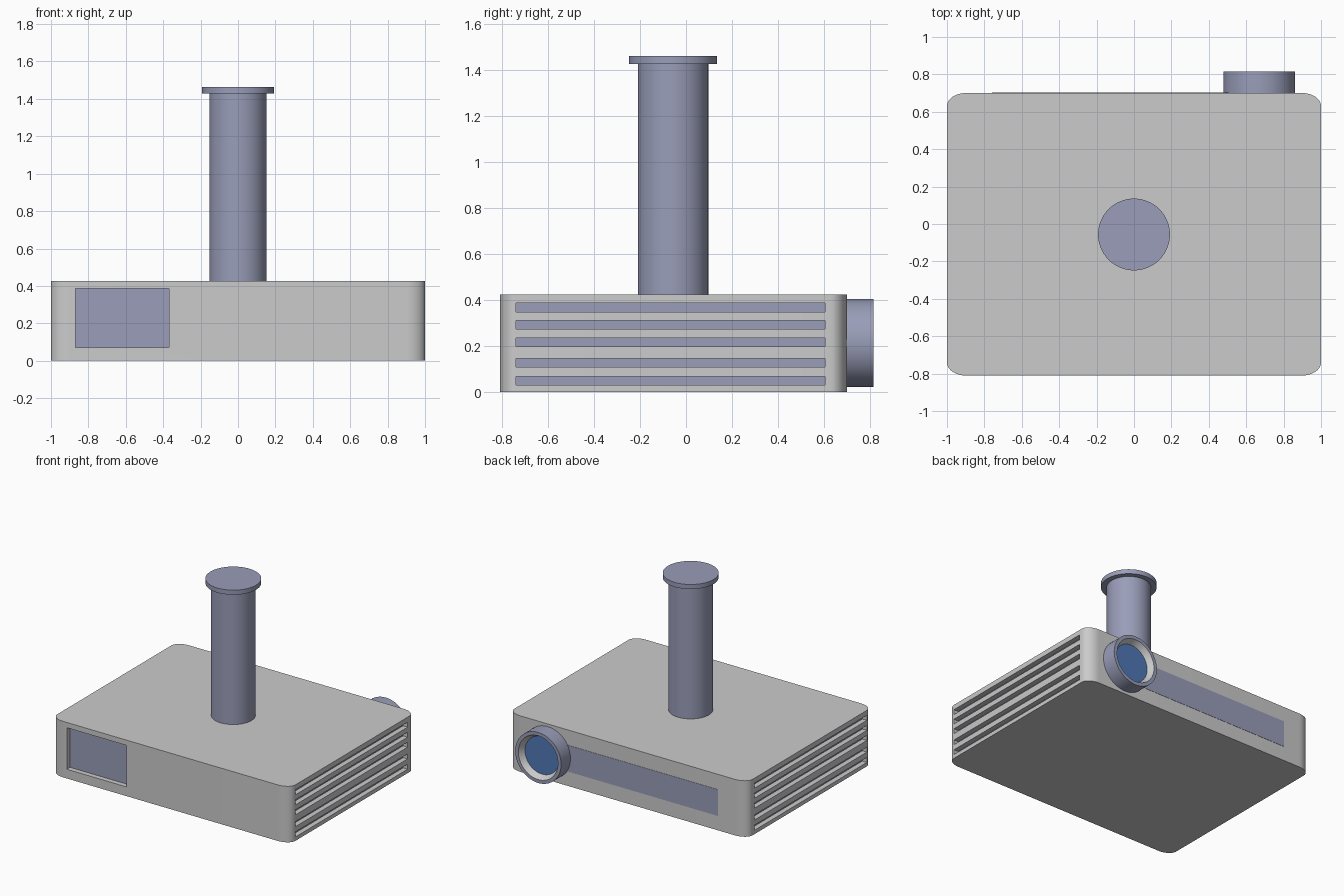
import bpy, bmesh, math
from mathutils import Matrix

if "Cube" in bpy.data.objects:
    bpy.data.objects.remove(bpy.data.objects["Cube"])


def material(name, color):
    m = bpy.data.materials.new(name)
    m.diffuse_color = color
    m.use_nodes = True
    m.node_tree.nodes["Principled BSDF"].inputs["Base Color"].default_value = m.diffuse_color
    return m


LILAC = material("lilac_plastic", (0.32, 0.34, 0.48, 1))
BLUE = material("blue_glass", (0.08, 0.19, 0.47, 1))


def add_object(name, bm, mat=None, smooth=False):
    bmesh.ops.recalc_face_normals(bm, faces=bm.faces)
    me = bpy.data.meshes.new(name)
    bm.to_mesh(me)
    bm.free()
    ob = bpy.data.objects.new(name, me)
    bpy.context.collection.objects.link(ob)
    if mat:
        me.materials.append(mat)
    if smooth:
        bpy.ops.object.select_all(action='DESELECT')
        ob.select_set(True)
        bpy.context.view_layer.objects.active = ob
        bpy.ops.object.shade_smooth_by_angle(angle=math.radians(35))
    return ob


def add_boxes(name, boxes, mat=None):
    bm = bmesh.new()
    for lo, hi in boxes:
        size = [b - a for a, b in zip(lo, hi)]
        mid = [(a + b) / 2 for a, b in zip(lo, hi)]
        bmesh.ops.create_cube(bm, size=1, matrix=Matrix.Translation(mid) @ Matrix.Diagonal((*size, 1)))
    return add_object(name, bm, mat)


def add_lathe(name, profile, matrix, mat=None, segments=64):
    # profile of (radius, height) points turned about the local z axis
    bm = bmesh.new()
    verts = [bm.verts.new((r, 0, h)) for r, h in profile]
    edges = [bm.edges.new(p) for p in zip(verts, verts[1:])]
    bmesh.ops.spin(bm, geom=verts + edges, cent=(0, 0, 0), axis=(0, 0, 1),
                   angle=math.tau, steps=segments, use_duplicate=False)
    bmesh.ops.remove_doubles(bm, verts=bm.verts, dist=1e-5)
    bm.transform(matrix)
    return add_object(name, bm, mat, smooth=True)


# Housing: slab with elliptical upright corners
HX, Y0, Y1, TOP = 1.0, -0.81, 0.70, 0.425
RX, RY, STEPS = 0.10, 0.07, 10
bm = bmesh.new()
outline = []
centres = [(HX - RX, Y1 - RY), (RX - HX, Y1 - RY), (RX - HX, Y0 + RY), (HX - RX, Y0 + RY)]
for q, (cx, cy) in enumerate(centres):
    for i in range(STEPS + 1):
        a = (q + i / STEPS) * math.pi / 2
        outline.append(bm.verts.new((cx + RX * math.cos(a), cy + RY * math.sin(a), 0)))
base = bm.faces.new(outline)
side = bmesh.ops.extrude_face_region(bm, geom=[base], use_keep_orig=True)
bmesh.ops.translate(bm, vec=(0, 0, TOP),
                    verts=[g for g in side["geom"] if isinstance(g, bmesh.types.BMVert)])
housing = add_object("housing", bm)

# Recesses: vent slots on both sides and the front port bay
DEPTH = 0.04
slots, backs = [], []
for z in (0.049, 0.127, 0.216, 0.292, 0.368):
    for s in (-1, 1):
        def span(a, b, ylo, yhi, h):
            xs = sorted((s * a, s * b))
            return ((xs[0], ylo, z - h), (xs[1], yhi, z + h))
        slots.append(span(HX - DEPTH, HX + 0.05, -0.74, 0.605, 0.019))
        backs.append(span(HX - DEPTH - 0.002, HX - DEPTH + 0.002, -0.74, 0.605, 0.019))
bay = ((-0.87, Y0 - 0.05, 0.07), (-0.37, Y0 + DEPTH, 0.385))
cutter = add_boxes("recess_cutter", slots + [bay])
mod = housing.modifiers.new("recesses", 'BOOLEAN')
mod.operation, mod.solver, mod.object = 'DIFFERENCE', 'EXACT', cutter
bpy.ops.object.select_all(action='DESELECT')
housing.select_set(True)
bpy.context.view_layer.objects.active = housing
bpy.ops.object.modifier_apply(modifier=mod.name)
bpy.data.objects.remove(cutter)
bpy.ops.object.shade_smooth_by_angle(angle=math.radians(35))

# Coloured panels in the recesses and along the back
add_boxes("vent_backing", backs, LILAC)
add_boxes("port_panel", [((-0.87, Y0 + DEPTH - 0.002, 0.07), (-0.37, Y0 + DEPTH + 0.002, 0.385))], LILAC)
add_boxes("back_panel", [((-0.76, Y1 - 0.01, 0.11), (0.55, Y1 + 0.002, 0.31))], LILAC)

# Ceiling mount pole with its flange
add_lathe("mount_pole", [(0, 0.42), (0.153, 0.42), (0.153, 1.428), (0.192, 1.428), (0.192, 1.463), (0, 1.463)],
          Matrix.Translation((0, -0.056, 0)), LILAC)

# Lens barrel, bezel and glass, facing the back
facing = Matrix.Translation((0.67, 0, 0.213)) @ Matrix.Rotation(-math.pi / 2, 4, 'X')
add_lathe("lens_barrel", [(0.192, 0.695), (0.192, 0.815), (0.166, 0.815)], facing, LILAC)
add_lathe("lens_bezel", [(0.166, 0.815), (0.142, 0.77)], facing)
add_lathe("lens_glass", [(0.142, 0.77), (0, 0.77)], facing, BLUE)
# Bezel is an open cone: turn its visible side inward to the viewer
bezel = bpy.data.objects["lens_bezel"].data
if bezel.polygons[0].normal.y < 0:
    bezel.flip_normals()
glass = bpy.data.objects["lens_glass"].data
if glass.polygons[0].normal.y < 0:
    glass.flip_normals()
barrel = bpy.data.objects["lens_barrel"].data
if max(barrel.polygons, key=lambda p: abs(p.normal.y)).normal.y < 0:
    barrel.flip_normals()
